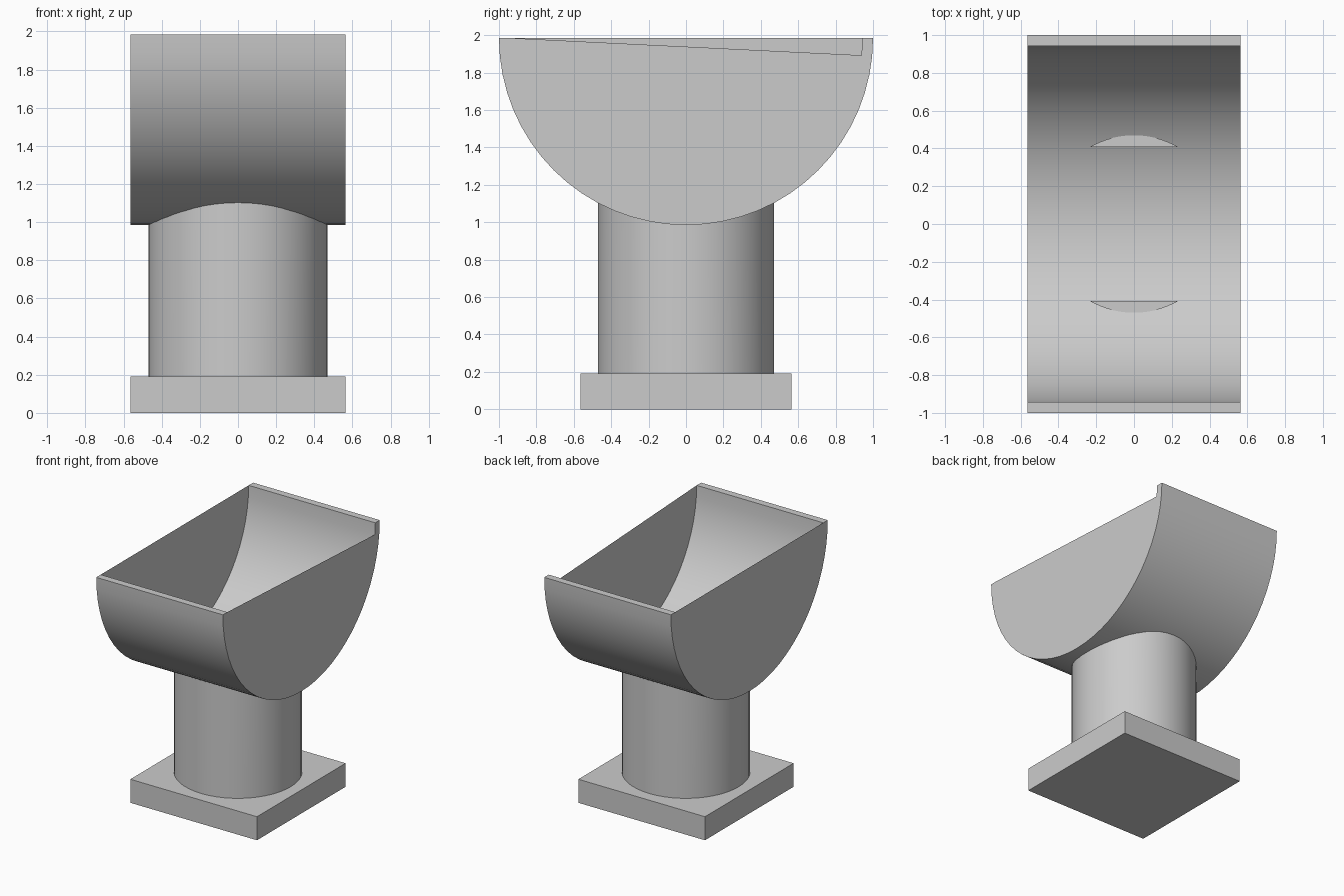
import bpy, bmesh
from math import sin, cos, pi, sqrt, radians

if "Cube" in bpy.data.objects:
    bpy.data.objects.remove(bpy.data.objects["Cube"])

W = 0.565          # half width of base and trough
TOP = 1.985        # rim height, also the trough axis
R_OUT, R_IN = 1.0, 0.943
R_COL = 0.47
SEG = 32           # trough arc segments
COL = 48           # column sides


def finish(name, bm, smooth=True):
    bmesh.ops.recalc_face_normals(bm, faces=bm.faces)
    mesh = bpy.data.meshes.new(name)
    bm.to_mesh(mesh)
    bm.free()
    ob = bpy.data.objects.new(name, mesh)
    bpy.context.collection.objects.link(ob)
    if smooth:
        bpy.ops.object.select_all(action='DESELECT')
        ob.select_set(True)
        bpy.context.view_layer.objects.active = ob
        bpy.ops.object.shade_smooth_by_angle(angle=radians(30))
    return ob


def arc(bm, x, r):
    # half circle hanging below the rim, from front to back
    return [bm.verts.new((x, -r * cos(pi * i / SEG), TOP - r * sin(pi * i / SEG)))
            for i in range(SEG + 1)]


def bridge(bm, a, b):
    for i in range(len(a) - 1):
        bm.faces.new((a[i], a[i + 1], b[i + 1], b[i]))


# base plate
bm = bmesh.new()
bmesh.ops.create_cube(bm, size=1)
for v in bm.verts:
    v.co = (v.co.x * 2 * W, v.co.y * 2 * W, (v.co.z + 0.5) * 0.19)
finish("base_plate", bm, False)

# column, its top edge following the underside of the trough
bm = bmesh.new()
low, high = [], []
for i in range(COL):
    a = 2 * pi * i / COL
    x, y = R_COL * cos(a), R_COL * sin(a)
    low.append(bm.verts.new((x, y, 0.19)))
    high.append(bm.verts.new((x, y, TOP - sqrt(0.97 ** 2 - y * y))))
bridge(bm, low + low[:1], high + high[:1])
finish("column", bm)

# two small flat column corners that break through the trough floor
for side, label in ((-1, "front"), (1, "back")):
    bm = bmesh.new()
    ring = []
    for i in range(17):
        a = pi / 3 + pi / 3 * i / 16
        ring.append(bm.verts.new((R_COL * cos(a), side * R_COL * sin(a), 1.12)))
    face = bm.faces.new(ring)
    ext = bmesh.ops.extrude_face_region(bm, geom=[face])
    for v in ext["geom"]:
        if isinstance(v, bmesh.types.BMVert):
            v.co.z = 1.167
    finish("column_corner_" + label, bm, False)

# trough shell: half pipe with thickness
bm = bmesh.new()
outer = [arc(bm, x, R_OUT) for x in (-W, W)]
inner = [arc(bm, x, R_IN) for x in (-W, W)]
bridge(bm, *outer)
bridge(bm, *inner)
for s in (0, 1):
    bridge(bm, outer[s], inner[s])
for k in (0, SEG):
    bm.faces.new((outer[0][k], outer[1][k], inner[1][k], inner[0][k]))
finish("trough_shell", bm)

# thin end walls; the right one slopes down toward the back
for x, drop, label in ((-W, 0, "left"), (W, 1, "right")):
    bm = bmesh.new()
    pts = arc(bm, x, R_IN)
    bm.faces.new(pts[:len(pts) - drop])
    if drop:
        bm.verts.remove(pts[-1])
    finish("trough_end_" + label, bm, False)
